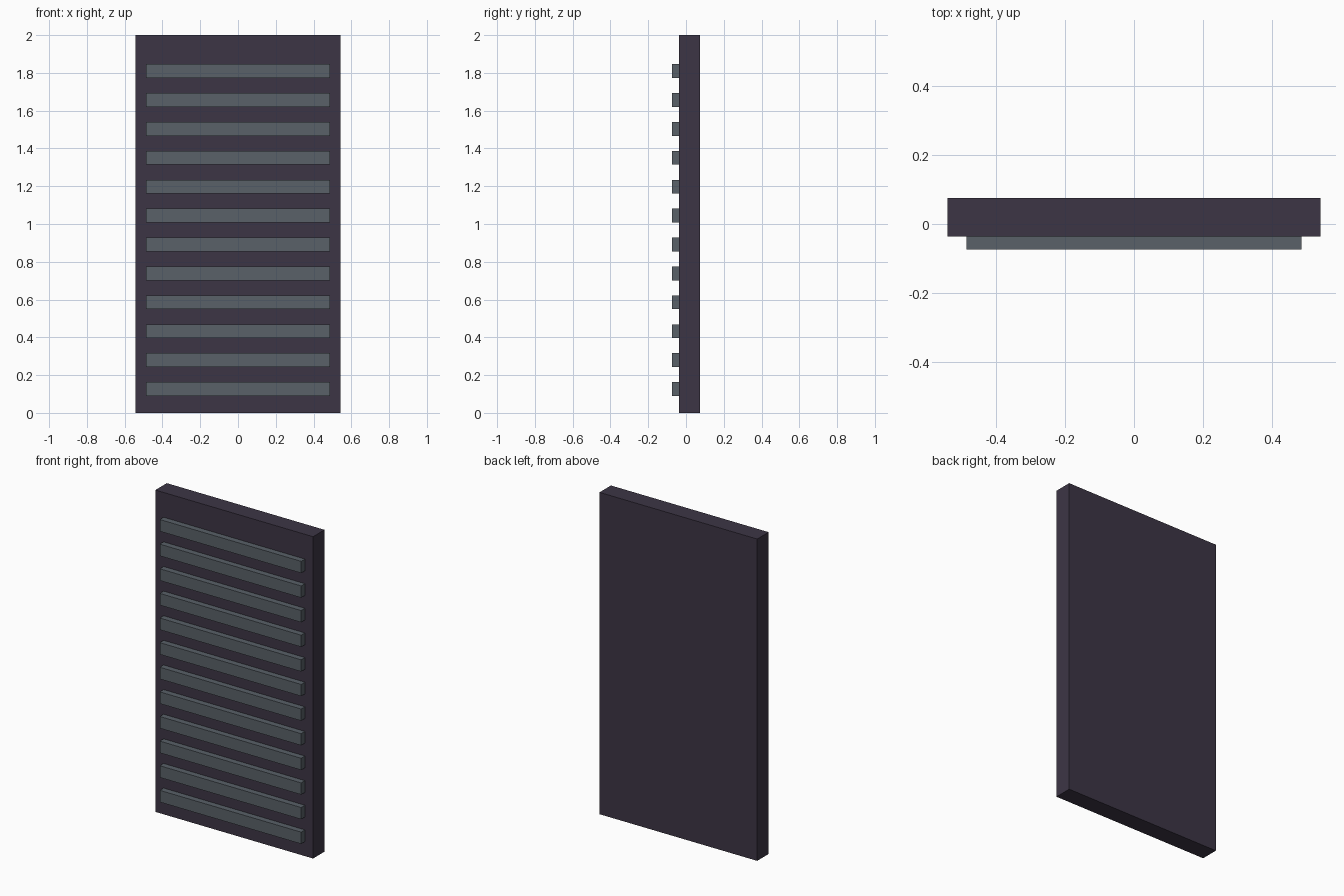
import bpy

# Remove the default cube
old = bpy.data.objects.get("Cube")
if old:
    bpy.data.objects.remove(old, do_unlink=True)


def material(name, rgb):
    mat = bpy.data.materials.new(name)
    mat.use_nodes = True
    color = (*rgb, 1.0)
    mat.diffuse_color = color
    mat.node_tree.nodes["Principled BSDF"].inputs["Base Color"].default_value = color
    return mat


def box(name, low, high, mat):
    center = [(a + b) / 2 for a, b in zip(low, high)]
    bpy.ops.mesh.primitive_cube_add(size=1, location=center)
    obj = bpy.context.object
    obj.name = name
    obj.scale = [b - a for a, b in zip(low, high)]
    bpy.ops.object.transform_apply(location=False, rotation=False, scale=True)
    obj.data.materials.append(mat)
    return obj


dark_purple = material("dark purple", (0.046, 0.036, 0.060))
slate_grey = material("slate grey", (0.100, 0.119, 0.138))

FRONT = -0.037      # front face of the panel
SLATS = 12
PITCH = 0.153
SLAT_HEIGHT = 0.073

# Backing panel
box("panel", (-0.542, FRONT, 0), (0.542, 0.075, 2), dark_purple)

# Raised horizontal slats
for i in range(SLATS):
    z = 0.09 + i * PITCH
    box(f"slat_{i + 1}", (-0.486, -0.074, z), (0.486, FRONT, z + SLAT_HEIGHT), slate_grey)
